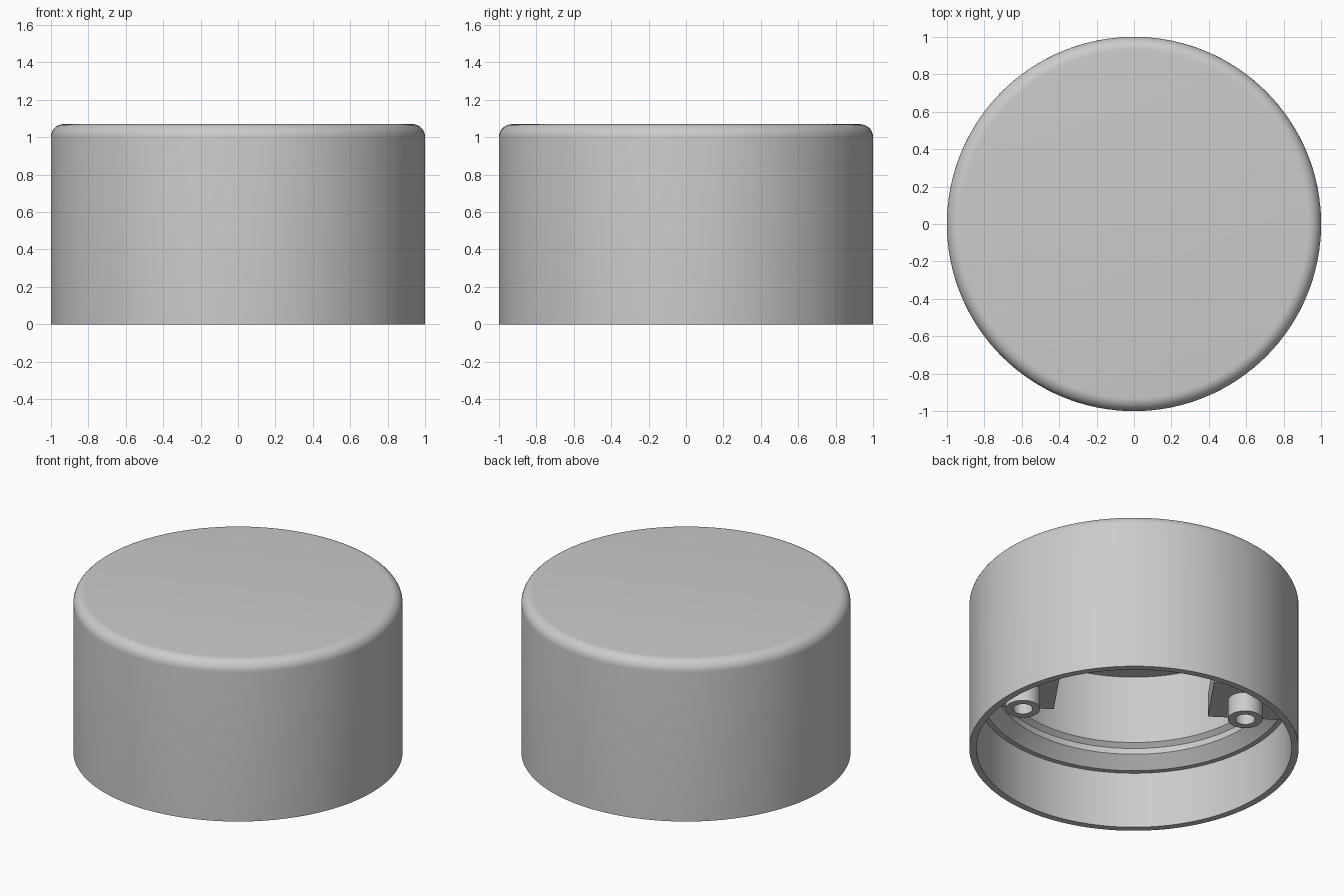
import bpy, math

if "Cube" in bpy.data.objects:
    bpy.data.objects.remove(bpy.data.objects["Cube"])

grey = bpy.data.materials.new("plain_grey")
grey.diffuse_color = (0.6, 0.6, 0.6, 1)
grey.use_nodes = True
grey.node_tree.nodes["Principled BSDF"].inputs["Base Color"].default_value = grey.diffuse_color


def make(name, verts, faces):
    mesh = bpy.data.meshes.new(name)
    mesh.from_pydata(verts, [], faces)
    mesh.materials.append(grey)
    obj = bpy.data.objects.new(name, mesh)
    bpy.context.collection.objects.link(obj)
    bpy.ops.object.select_all(action='DESELECT')
    obj.select_set(True)
    bpy.context.view_layer.objects.active = obj
    bpy.ops.object.mode_set(mode='EDIT')
    bpy.ops.mesh.select_all(action='SELECT')
    bpy.ops.mesh.normals_make_consistent(inside=False)
    bpy.ops.object.mode_set(mode='OBJECT')
    bpy.ops.object.shade_smooth_by_angle(angle=math.radians(25))
    return obj


def lathe(name, profile, n, centre=(0, 0)):
    """Revolve (radius, height) points and close both ends with flat discs."""
    verts = [(centre[0] + r * math.cos(2 * math.pi * i / n),
              centre[1] + r * math.sin(2 * math.pi * i / n), z)
             for r, z in profile for i in range(n)]
    rows = len(profile)
    faces = []
    for j in range(rows - 1):
        a, b = j * n, (j + 1) * n
        faces += [(a + i, a + (i + 1) % n, b + (i + 1) % n, b + i) for i in range(n)]
    faces += [tuple(range(n)), tuple(range((rows - 1) * n, rows * n))]
    return make(name, verts, faces)


# Cap shell: rounded top edge, thin skirt, stepped seat and inner wall
fillet = [(0.93 + 0.07 * math.cos(a), 1.0 + 0.07 * math.sin(a))
          for a in (math.pi / 2 * k / 8 for k in range(8, -1, -1))]
inner = [(0.957, 0), (0.957, 0.378), (0.925, 0.378), (0.85, 0.45),
         (0.85, 0.49), (0.82, 0.515), (0.82, 0.973)]
lathe("cap_shell", fillet + [(1.0, 0)] + inner, 128)

# Two opposite screw mounts inside: block against the wall with a hollow boss
base = math.radians(145.4)
for k, side in enumerate(("left", "right")):
    ang = base + math.pi * k
    c, s = math.cos(ang), math.sin(ang)
    outline = [(0.47, -0.21), (0.47, 0.21)]
    outline += [(0.935 * math.cos(t), 0.935 * math.sin(t))
                for t in (0.226 - 0.452 * i / 8 for i in range(9))]
    n = len(outline)
    verts = [(u * c - v * s, u * s + v * c, z) for z in (0.37, 0.52) for u, v in outline]
    faces = [(i, (i + 1) % n, n + (i + 1) % n, n + i) for i in range(n)]
    faces += [tuple(range(n)), tuple(range(n, 2 * n))]
    make(side + "_mount_block", verts, faces)
    boss = [(0.105, 0.38), (0.105, 0.24), (0.06, 0.24), (0.06, 0.365)]
    lathe(side + "_screw_boss", boss, 32, (0.678 * c, 0.678 * s))
